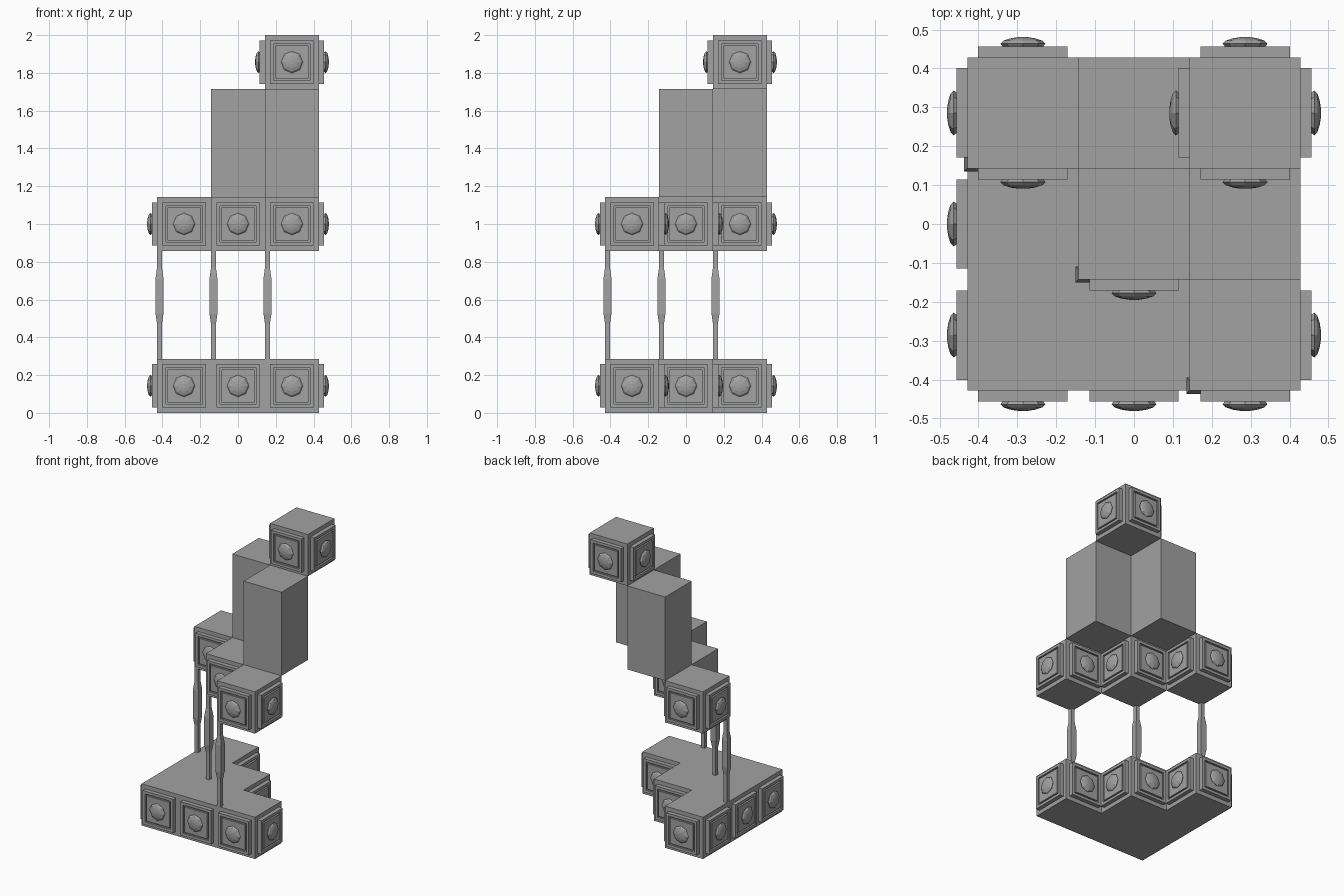
import bpy, bmesh
from math import pi, cos, sin, radians
from mathutils import Matrix, Vector

default = bpy.data.objects.get("Cube")
if default:
    bpy.data.objects.remove(default, do_unlink=True)

U = 2 / 7          # block size
H = U / 2

grey = bpy.data.materials.new("stone_grey")
grey.use_nodes = True
COLOUR = (0.36, 0.36, 0.36, 1)
grey.diffuse_color = COLOUR
grey.node_tree.nodes["Principled BSDF"].inputs["Base Color"].default_value = COLOUR


def to_mesh(bm, name):
    bmesh.ops.recalc_face_normals(bm, faces=bm.faces)
    mesh = bpy.data.meshes.new(name)
    bm.to_mesh(mesh)
    bm.free()
    mesh.materials.append(grey)
    return mesh


def place(mesh, name, location=(0, 0, 0), angle=0):
    obj = bpy.data.objects.new(name, mesh)
    obj.location = location
    obj.rotation_euler.z = radians(angle)
    bpy.context.collection.objects.link(obj)
    return obj


def block_mesh(name, height):
    bm = bmesh.new()
    bmesh.ops.create_cube(bm, size=1, matrix=Matrix.Diagonal((U, U, height, 1)))
    return to_mesh(bm, name)


def loft(bm, rings):
    """Skin a list of equal-length point rings and cap both ends."""
    loops = [[bm.verts.new(p) for p in ring] for ring in rings]
    n = len(loops[0])
    for a, b in zip(loops, loops[1:]):
        for k in range(n):
            bm.faces.new((a[k], a[(k + 1) % n], b[(k + 1) % n], b[k]))
    bm.faces.new(loops[0])
    bm.faces.new(loops[-1])


# Stepped base slab
bm = bmesh.new()
steps = [(-1.5, -1.5), (1.5, -1.5), (1.5, -0.5), (0.5, -0.5),
         (0.5, 0.5), (-0.5, 0.5), (-0.5, 1.5), (-1.5, 1.5)]
loft(bm, [[(x * U, y * U, z) for x, y in steps] for z in (0, U)])
place(to_mesh(bm, "base_slab"), "base_slab")

# Square plate facing +x, with a grooved square
T = 0.028
bm = bmesh.new()
bmesh.ops.create_cube(bm, size=1, matrix=Matrix.Translation((T / 2, 0, 0))
                      @ Matrix.Diagonal((T, 0.23, 0.23, 1)))
bm.normal_update()
front = [max(bm.faces, key=lambda f: f.calc_center_median().x)]
bmesh.ops.inset_region(bm, faces=front, thickness=0.026)
groove = bmesh.ops.inset_region(bm, faces=front, thickness=0.014)["faces"]
for f in bmesh.ops.extrude_face_region(bm, geom=groove)["geom"]:
    if isinstance(f, bmesh.types.BMVert):
        f.co.x -= 0.012
bmesh.ops.delete(bm, geom=groove, context='FACES_ONLY')
plate = to_mesh(bm, "panel_plate")

# Eight-sided stud on the plate
bm = bmesh.new()
profile = [(0.0, 0.052), (0.007, 0.058), (0.015, 0.05), (0.021, 0.032), (0.024, 0.012)]
loft(bm, [[(T + h, r * cos(k * pi / 4), r * sin(k * pi / 4)) for k in range(8)]
          for h, r in profile])
stud = to_mesh(bm, "panel_stud")


def panel(i, j, z, angle, label):
    out = Matrix.Rotation(radians(angle), 3, 'Z') @ Vector((H, 0, 0))
    pos = Vector((i * U, j * U, z)) + out
    place(plate, label + "_plate", pos, angle)
    place(stud, label + "_stud", pos, angle)


# Angles: 0 = +x, 90 = +y, 180 = -x, 270 = -y
LOW, MID, TOP = H, 3.5 * U, 6.5 * U
diagonal = [(-1, 1), (0, 0), (1, -1)]

# Base panels: outer walls and stair faces
for k in (-1, 0, 1):
    panel(k, -1, LOW, 270, "base_front")
    panel(-1, k, LOW, 180, "base_side")

# Diagonal blocks, their panels, and the rods holding them up
cube = block_mesh("block", U)
bm = bmesh.new()
rod_profile = [(U, 0.013), (0.47, 0.013), (0.525, 0.021),
               (0.71, 0.021), (0.77, 0.013), (3 * U, 0.013)]
loft(bm, [[(a * r, b * r, z) for a, b in ((-1, -1), (1, -1), (1, 1), (-1, 1))]
          for z, r in rod_profile])
rod = to_mesh(bm, "support_rod")
for i, j in diagonal:
    place(cube, "middle_block", (i * U, j * U, MID))
    corner = 0.013 - H
    place(rod, "support_rod", (i * U + corner, j * U + corner, 0))
    for angle in (0, 90):
        panel(i, j, LOW, angle, "base_step")
    for angle in (0, 90, 270):
        panel(i, j, MID, angle, "middle")
panel(-1, 1, MID, 180, "middle")

# Two tall columns
column = block_mesh("column", 2 * U)
for i, j in ((1, 0), (0, 1)):
    place(column, "column", (i * U, j * U, 5 * U))

# Top block with panels all round
place(cube, "top_block", (U, U, TOP))
for angle in (0, 90, 180, 270):
    panel(1, 1, TOP, angle, "top")
